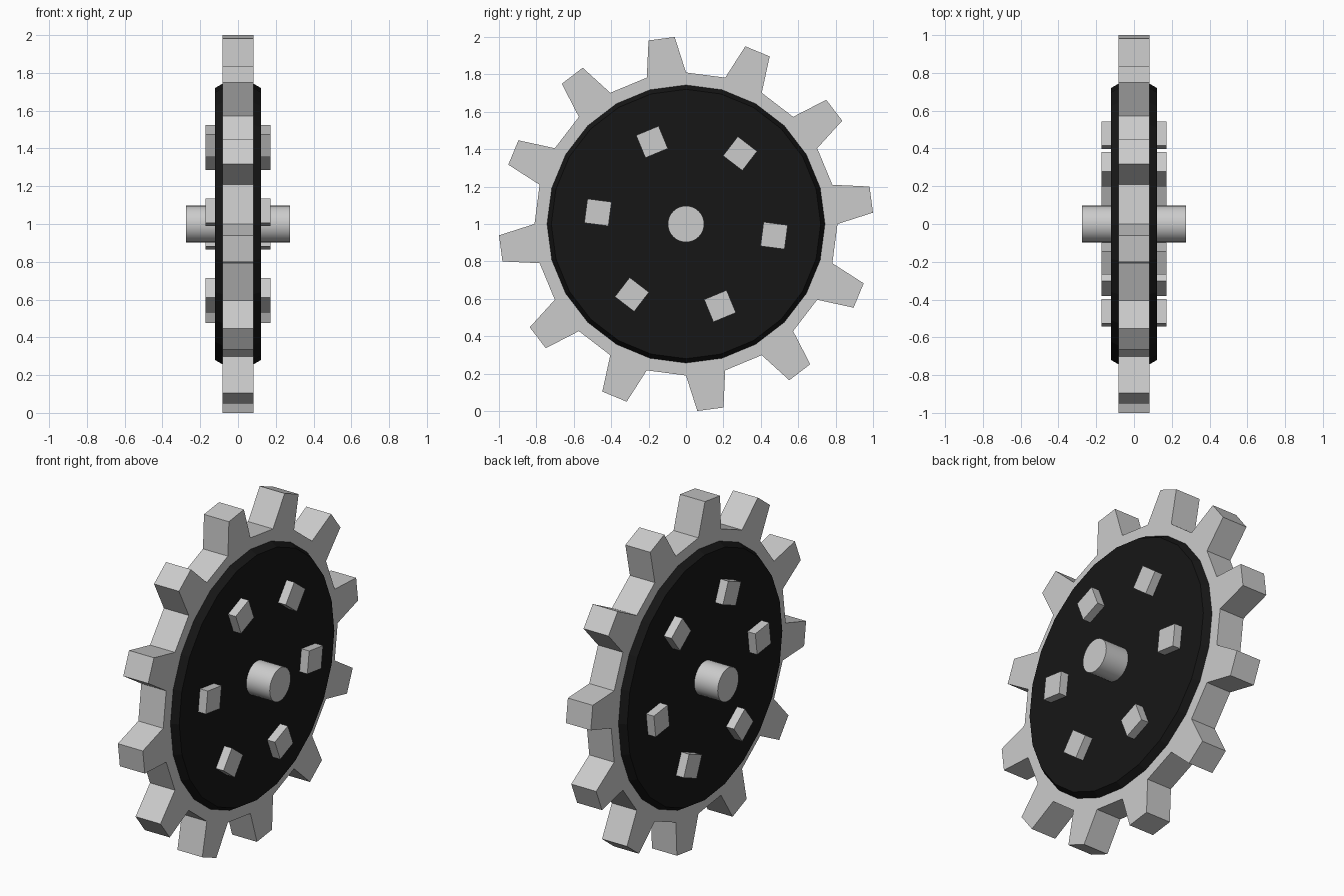
import bpy, bmesh
from math import sin, cos, pi, radians, hypot, atan2

if "Cube" in bpy.data.objects:
    bpy.data.objects.remove(bpy.data.objects["Cube"])

CZ = 1.0  # height of the wheel axis

black = bpy.data.materials.new("black")
black.diffuse_color = (0.008, 0.008, 0.008, 1)
black.use_nodes = True
black.node_tree.nodes["Principled BSDF"].inputs["Base Color"].default_value = black.diffuse_color


def ring(n, r, x):
    return [(x, r * cos(2 * pi * i / n), r * sin(2 * pi * i / n)) for i in range(n)]


def loft(name, rings, mat=None):
    """Closed solid through a list of equal-length rings."""
    bm = bmesh.new()
    loops = [[bm.verts.new(p) for p in r] for r in rings]
    n = len(loops[0])
    for a, b in zip(loops, loops[1:]):
        for i in range(n):
            j = (i + 1) % n
            bm.faces.new((a[i], a[j], b[j], b[i]))
    bm.faces.new(loops[0])
    bm.faces.new(loops[-1])
    bmesh.ops.recalc_face_normals(bm, faces=bm.faces)
    me = bpy.data.meshes.new(name)
    bm.to_mesh(me)
    bm.free()
    ob = bpy.data.objects.new(name, me)
    ob.location.z = CZ
    if mat:
        me.materials.append(mat)
    bpy.context.collection.objects.link(ob)
    return ob


# Toothed rim: 24-sided hub with every second side pulled out into a tapered tooth
ROOT, TIP_HALF = 0.81, 0.0705
outline = []
for k in range(12):
    mid = radians(7.5 + 30 * k)
    tip_r, tip_a = 1.0015, atan2(TIP_HALF, 0.999)
    for r, a in ((ROOT, -radians(7.5)), (tip_r, -tip_a), (tip_r, tip_a), (ROOT, radians(7.5))):
        outline.append((r * cos(mid + a), r * sin(mid + a)))
loft("toothed_rim", [[(x, y, z) for y, z in outline] for x in (-0.081, 0.081)])

# Black side plates with a chamfered edge
for side, s in (("left", -1), ("right", 1)):
    loft(side + "_plate",
         [ring(24, 0.743, s * 0.06), ring(24, 0.743, s * 0.081), ring(24, 0.72, s * 0.122)], black)

# Axle
axle = loft("axle", [ring(32, 0.097, x) for x in (-0.274, 0.274)])
for p in axle.data.polygons:
    p.use_smooth = len(p.vertices) == 4
bpy.context.view_layer.objects.active = axle
axle.select_set(True)
bpy.ops.object.shade_smooth_by_angle()
axle.select_set(False)

# Six square pegs through the plates, turned to face the axle
h = 0.065
for k in range(6):
    a = radians(52.5 + 60 * k)
    sq = [(0.475 + u, v) for u, v in ((-h, -h), (h, -h), (h, h), (-h, h))]
    loft("peg_%d" % (k + 1),
         [[(x, u * cos(a) - v * sin(a), u * sin(a) + v * cos(a)) for u, v in sq]
          for x in (-0.172, 0.172)])
